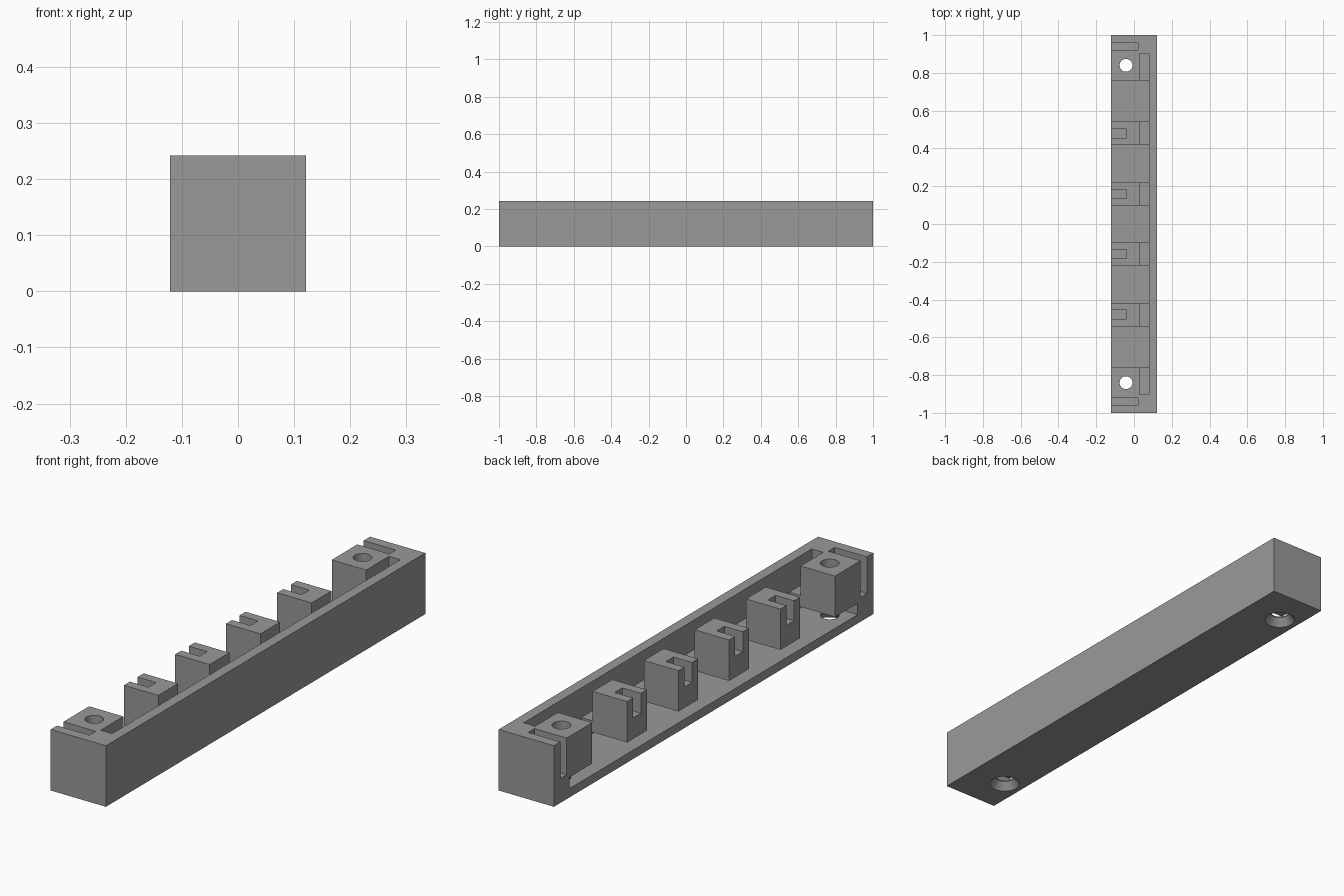
import bpy, bmesh, math
from mathutils import Matrix

if "Cube" in bpy.data.objects:
    bpy.data.objects.remove(bpy.data.objects["Cube"])

W, H = 0.121, 0.242            # half width, height
FLOOR, UNDER, BRIDGE = 0.035, 0.08, 0.125
WALL, BACK = 0.08, 0.03        # inner wall face, rear face of the blocks
OUT, TOP = -0.2, 0.3           # cutter overshoot

grey = bpy.data.materials.new("grey")
grey.diffuse_color = (0.32, 0.32, 0.32, 1)
grey.use_nodes = True
grey.node_tree.nodes["Principled BSDF"].inputs["Base Color"].default_value = grey.diffuse_color


def make(name, bm):
    me = bpy.data.meshes.new(name)
    bm.to_mesh(me)
    bm.free()
    ob = bpy.data.objects.new(name, me)
    bpy.context.collection.objects.link(ob)
    return ob


def box(name, x, y, z):
    bm = bmesh.new()
    bmesh.ops.create_cube(bm, size=1)
    for v in bm.verts:
        for i, (a, b) in enumerate((x, y, z)):
            v.co[i] = a if v.co[i] < 0 else b
    return make(name, bm)


def cone(name, x, y, z, r1, r2):
    bm = bmesh.new()
    bmesh.ops.create_cone(bm, cap_ends=True, segments=48, radius1=r1, radius2=r2,
                          depth=z[1] - z[0],
                          matrix=Matrix.Translation((x, y, (z[0] + z[1]) / 2)))
    return make(name, bm)


body = box("slotted_rail", (-W, W), (-1, 1), (0, H))
body.data.materials.append(grey)

cutters = []
# low channel running under every block
cutters.append(box("channel_cutter", (OUT, WALL), (-0.902, 0.902), (FLOOR, UNDER)))
# open bays between the blocks
half = 0.0615
centres = (-0.48, -0.159, 0.159, 0.48)
edges = [-0.76]
for c in centres:
    edges += [c - half, c + half]
edges.append(0.76)
for a, b in zip(edges[::2], edges[1::2]):
    cutters.append(box("bay_cutter", (OUT, WALL), (a, b), (0.06, TOP)))
# groove behind the blocks, leaving a low bridge to the wall
cutters.append(box("groove_cutter", (BACK, WALL), (-0.902, 0.902), (BRIDGE, TOP)))
# slots in the small blocks
for c in centres:
    cutters.append(box("slot_cutter", (OUT, -0.04), (c - 0.024, c + 0.024), (0.163, TOP)))
# end slots, screw holes and countersinks
for s in (-1, 1):
    cutters.append(box("end_slot_cutter", (OUT, 0.02),
                       tuple(sorted((s * 0.92, s * 0.96))), (0.097, TOP)))
    cutters.append(cone("hole_cutter", -0.042, s * 0.84, (-0.1, TOP), 0.034, 0.034))
    cutters.append(cone("countersink_cutter", -0.042, s * 0.84, (-0.01, 0.03), 0.066, 0.034))

for c in cutters:
    c.hide_render = True
    m = body.modifiers.new(c.name, 'BOOLEAN')
    m.operation, m.solver, m.object = 'DIFFERENCE', 'EXACT', c

# bake the cuts and remove the cutters
bpy.context.view_layer.update()
dg = bpy.context.evaluated_depsgraph_get()
mesh = bpy.data.meshes.new_from_object(body.evaluated_get(dg))
body.modifiers.clear()
body.data = mesh
for c in cutters:
    bpy.data.objects.remove(c)
mesh.materials.clear()
mesh.materials.append(grey)
for p in mesh.polygons:
    p.material_index = 0

# smooth only the round holes
bpy.context.view_layer.objects.active = body
body.select_set(True)
bpy.ops.object.shade_smooth_by_angle(angle=math.radians(30))
